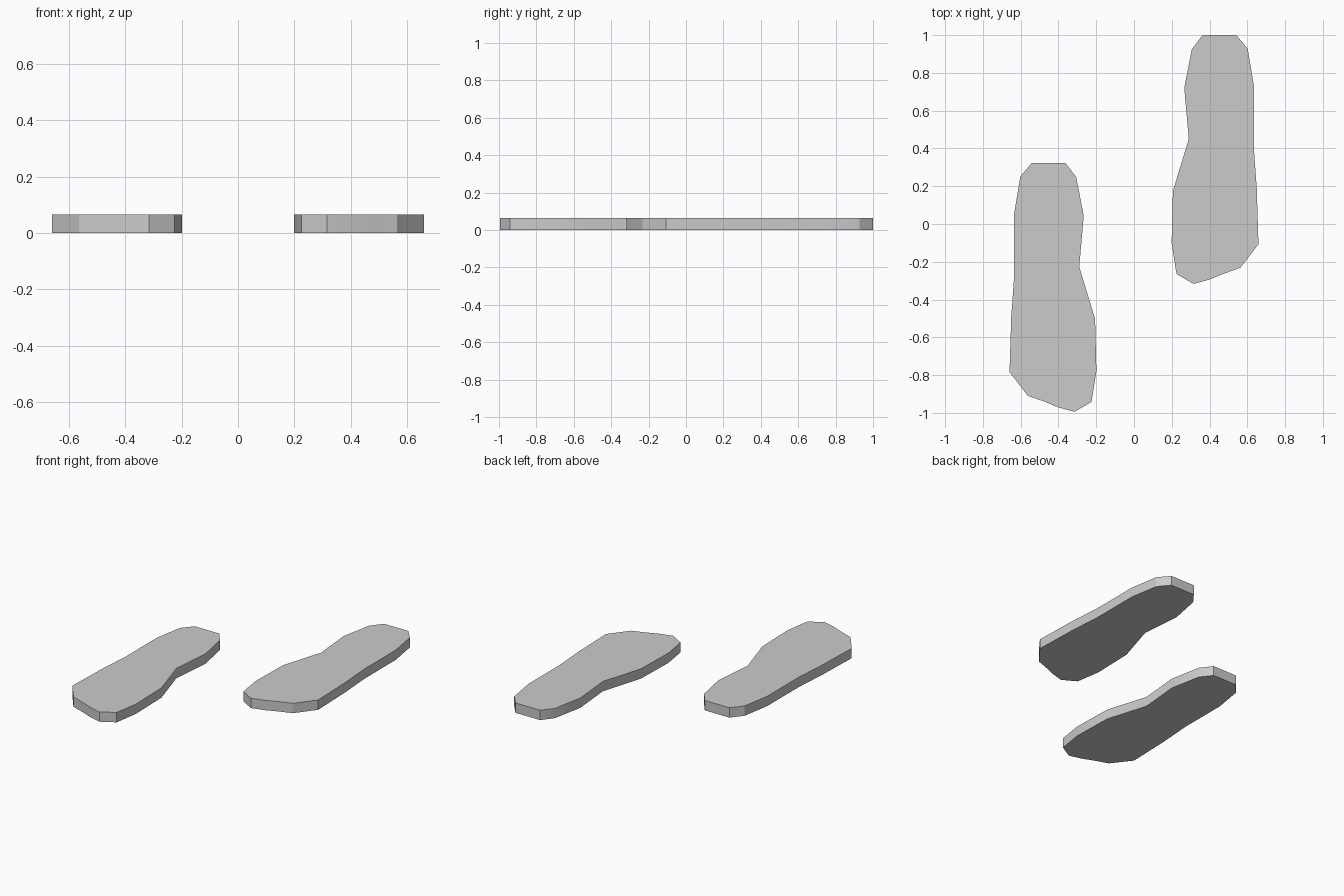
import bpy, bmesh

if "Cube" in bpy.data.objects:
    bpy.data.objects.remove(bpy.data.objects["Cube"])

HEIGHT = 0.065
SHIFT = -0.677

# Outline of the right sole, heel first, clockwise from above
SOLE = [(0.363, 1.0), (0.542, 1.0), (0.602, 0.928), (0.634, 0.735),
        (0.634, 0.41), (0.65, 0.185), (0.659, -0.107), (0.563, -0.232),
        (0.475, -0.263), (0.40, -0.294), (0.315, -0.317), (0.225, -0.265),
        (0.199, -0.10), (0.206, 0.175), (0.29, 0.45), (0.266, 0.72),
        (0.306, 0.926)]


def make_sole(name, side, dy):
    bm = bmesh.new()
    face = bm.faces.new([bm.verts.new((side * x, y + dy, 0)) for x, y in SOLE])
    top = bmesh.ops.extrude_face_region(bm, geom=[face])["geom"]
    verts = [v for v in top if isinstance(v, bmesh.types.BMVert)]
    bmesh.ops.translate(bm, verts=verts, vec=(0, 0, HEIGHT))
    bmesh.ops.recalc_face_normals(bm, faces=bm.faces)
    mesh = bpy.data.meshes.new(name)
    bm.to_mesh(mesh)
    bm.free()
    ob = bpy.data.objects.new(name, mesh)
    bpy.context.collection.objects.link(ob)
    # Soften the side wall, keep the rims sharp
    bpy.ops.object.select_all(action='DESELECT')
    ob.select_set(True)
    bpy.context.view_layer.objects.active = ob
    bpy.ops.object.shade_smooth_by_angle(angle=0.5236)


# Two mirrored footprints, one a step ahead of the other
make_sole("right_footprint", 1, 0)
make_sole("left_footprint", -1, SHIFT)
